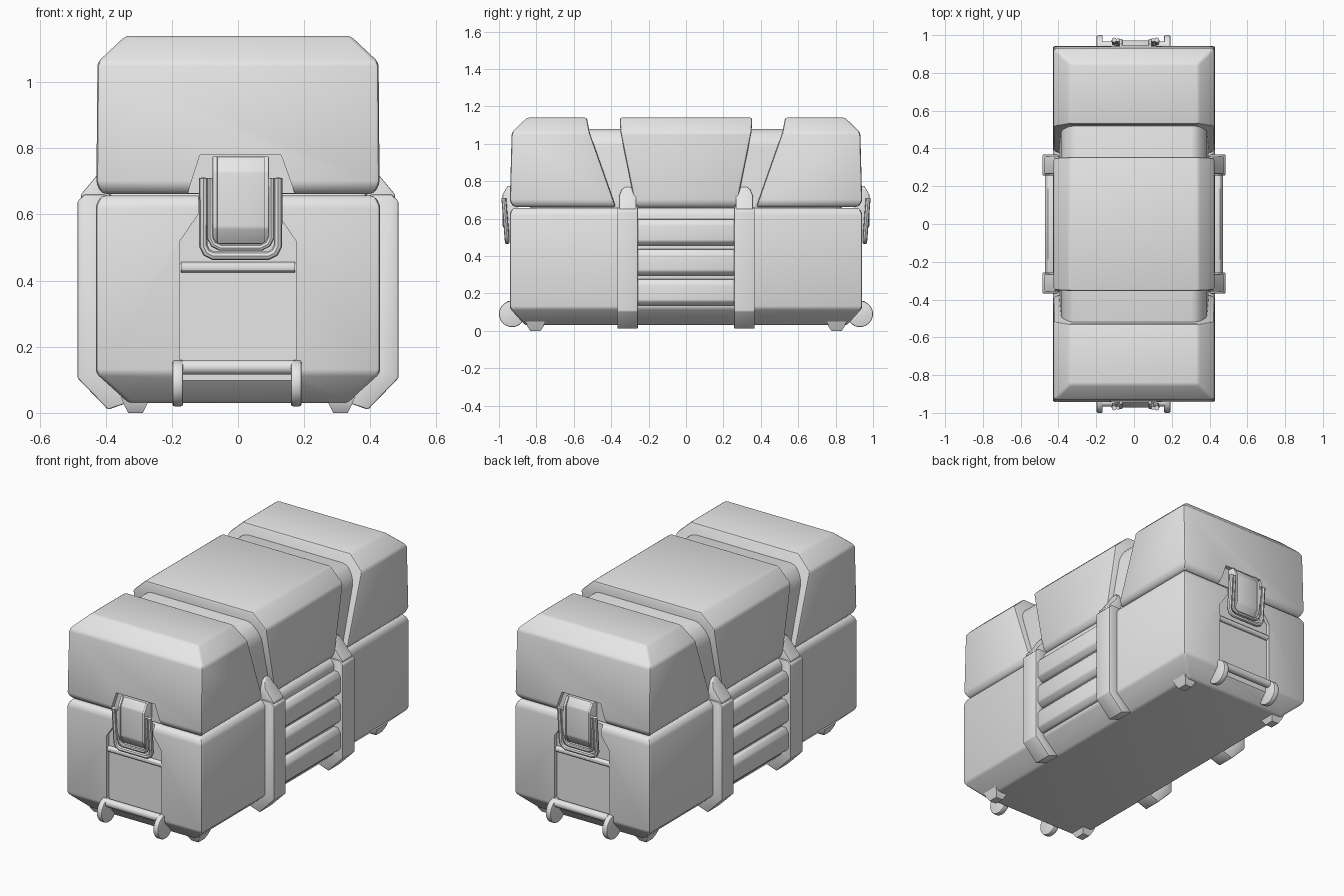
import bpy, bmesh, math

if "Cube" in bpy.data.objects:
    bpy.data.objects.remove(bpy.data.objects["Cube"], do_unlink=True)

GREY = (0.8, 0.8, 0.8, 1.0)
mat = bpy.data.materials.new("light grey")
mat.use_nodes = True
mat.diffuse_color = GREY
mat.node_tree.nodes["Principled BSDF"].inputs["Base Color"].default_value = GREY


def activate(ob):
    bpy.ops.object.select_all(action='DESELECT')
    ob.select_set(True)
    bpy.context.view_layer.objects.active = ob


def finish(name, bm, bevel=0.0, segments=2):
    """Turn a bmesh into a shaded object, with its edges softened."""
    bmesh.ops.recalc_face_normals(bm, faces=bm.faces)
    me = bpy.data.meshes.new(name)
    bm.to_mesh(me)
    bm.free()
    me.materials.append(mat)
    ob = bpy.data.objects.new(name, me)
    bpy.context.collection.objects.link(ob)
    activate(ob)
    if bevel:
        mod = ob.modifiers.new("Bevel", 'BEVEL')
        mod.width, mod.segments = bevel, segments
        mod.limit_method, mod.angle_limit = 'ANGLE', math.radians(25)
        bpy.ops.object.modifier_apply(modifier=mod.name)
    bpy.ops.object.shade_smooth_by_angle(angle=math.radians(30))
    return ob


def loft(name, rings, bevel=0.0, segments=2):
    """Skin a list of equal-length point loops and cap both ends."""
    bm = bmesh.new()
    loops = [[bm.verts.new(p) for p in ring] for ring in rings]
    n = len(loops[0])
    for a, b in zip(loops, loops[1:]):
        for i in range(n):
            j = (i + 1) % n
            bm.faces.new((a[i], a[j], b[j], b[i]))
    bm.faces.new(loops[0])
    bm.faces.new(loops[-1])
    return finish(name, bm, bevel, segments)


def stack(name, levels, side=1, bevel=0.012):
    """Rectangles stacked upward: (half width, y start, y end, z)."""
    return loft(name, [[(-w, a * side, z), (w, a * side, z), (w, b * side, z), (-w, b * side, z)]
                       for w, a, b, z in levels], bevel)


def extrude_y(name, profile, y0, y1, bevel=0.0, side=1):
    return loft(name, [[(x * side, y, z) for x, z in profile] for y in (y0, y1)], bevel)


def extrude_x(name, profile, x0, x1, bevel=0.0, side=1, segments=2):
    return loft(name, [[(x, y * side, z) for y, z in profile] for x in (x0, x1)], bevel, segments)


def circle(cy, cz, r, n=24):
    return [(cy + r * math.cos(2 * math.pi * i / n), cz + r * math.sin(2 * math.pi * i / n))
            for i in range(n)]


def cut(ob, cutter):
    cutter.hide_render = True
    activate(ob)
    mod = ob.modifiers.new("Cut", 'BOOLEAN')
    mod.operation, mod.solver, mod.object = 'DIFFERENCE', 'EXACT', cutter
    bpy.ops.object.modifier_apply(modifier=mod.name)
    bpy.data.objects.remove(cutter, do_unlink=True)
    bpy.ops.object.shade_smooth_by_angle(angle=math.radians(30))


def wire(name, points, radius):
    cu = bpy.data.curves.new(name, 'CURVE')
    cu.dimensions = '3D'
    cu.bevel_depth, cu.bevel_resolution, cu.use_fill_caps = radius, 2, True
    sp = cu.splines.new('POLY')
    sp.points.add(len(points) - 1)
    for p, co in zip(sp.points, points):
        p.co = (*co, 1)
    ob = bpy.data.objects.new(name, cu)
    bpy.context.collection.objects.link(ob)
    activate(ob)
    bpy.ops.object.convert(target='MESH')
    ob = bpy.context.object
    ob.data.materials.clear()
    ob.data.materials.append(mat)
    bpy.ops.object.shade_smooth_by_angle(angle=math.radians(40))


# Lower box with chamfered bottom
base = stack("base_box", [(0.33, -0.86, 0.86, 0.03), (0.43, -0.942, 0.942, 0.12),
                          (0.43, -0.942, 0.942, 0.63), (0.412, -0.925, 0.925, 0.657)])

# Lid: inner core seen in the grooves, middle block, two end blocks
stack("lid_core", [(0.395, -0.85, 0.85, 0.64), (0.395, -0.8, 0.8, 0.7),
                   (0.385, -0.8, 0.8, 1.01), (0.33, -0.8, 0.8, 1.08)], bevel=0.03)
stack("lid_middle", [(0.41, -0.265, 0.265, 0.66), (0.427, -0.275, 0.275, 0.69),
                     (0.425, -0.35, 0.35, 1.06), (0.34, -0.355, 0.355, 1.14)])

END_LEVELS = [(0.41, 0.375, 0.92, 0.662), (0.428, 0.385, 0.942, 0.69),
              (0.425, 0.515, 0.932, 1.06), (0.34, 0.53, 0.85, 1.14)]
NOTCH = [(-0.16, 0.64), (0.18, 0.64), (0.13, 0.78), (-0.115, 0.78)]
RECESS = [(-0.175, 0), (0.175, 0), (0.175, 0.52), (0.12, 0.6), (0.12, 0.7),
          (-0.12, 0.7), (-0.12, 0.6), (-0.175, 0.52)]
LATCH = [(0.90, 0.775), (0.945, 0.775), (0.972, 0.73), (0.972, 0.56), (0.945, 0.51), (0.90, 0.51)]
MID = 0.008  # latch centre

for side, end in ((-1, "front"), (1, "back")):
    lid = stack(end + "_lid_block", END_LEVELS, side)
    cut(lid, extrude_y("notch_cutter", NOTCH, 0.915 * side, 1.1 * side))
    cut(base, extrude_y("recess_cutter", RECESS, 0.922 * side, 1.1 * side))

    # Latch: plate, raised centre rails and two nested wire loops
    extrude_x(end + "_latch_plate", LATCH, MID - 0.085, MID + 0.085, 0.006, side)
    for s in (-1, 1):
        extrude_x(end + "_latch_rail", [(y + 0.008, z) for y, z in LATCH],
                  MID + s * 0.07, MID + s * 0.085, 0.003, side)
    for w, low, r in ((0.113, 0.475, 0.013), (0.092, 0.5, 0.010)):
        path = [(-w, 0.71), (-w, low + 0.03), (-w + 0.01, low + 0.01), (-w + 0.03, low)]
        path += [(-x, z) for x, z in reversed(path)]
        wire(end + "_latch_loop", [(x + MID, side * (0.955 + 0.08 * (z - 0.47)), z) for x, z in path], r)

    # Crossbar, axle and wheels
    extrude_x(end + "_crossbar", circle(0.925, 0.44, 0.016, 12), -0.172, 0.172, 0, side)
    extrude_x(end + "_axle", circle(0.945, 0.138, 0.022, 16), -0.17, 0.17, 0, side)
    for x in (-0.182, 0.176):
        extrude_x(end + "_wheel", circle(0.93, 0.09, 0.07, 28), x - 0.016, x + 0.016, 0.006, side)

    # Feet
    for x in (-0.31, 0.31):
        loft(end + "_foot", [[(x - w, side * (0.805 - d), z), (x + w, side * (0.805 - d), z),
                              (x + w, side * (0.805 + d), z), (x - w, side * (0.805 + d), z)]
                             for w, d, z in ((0.022, 0.028, 0), (0.035, 0.045, 0.026), (0.045, 0.05, 0.05))])

# Side straps with a tab reaching into the groove, and slats between them
STRAP = [(0.40, 0.66), (0.465, 0.66), (0.485, 0.64), (0.485, 0.105),
         (0.393, 0.01), (0.32, 0.035), (0.41, 0.14)]
TAB = [(0.073, 0.475, 0.64), (0.046, 0.475, 0.66), (0.046, 0.425, 0.72), (0.032, 0.41, 0.755), (0.012, 0.40, 0.77)]
SLAT = [(0.41, 0.0), (0.445, 0.0), (0.472, 0.025), (0.472, 0.115), (0.455, 0.142), (0.41, 0.142)]
for side, hand in ((-1, "right"), (1, "left")):
    for y in (-0.312, 0.312):
        extrude_y(hand + "_strap", STRAP, y - 0.055, y + 0.055, 0.005, side)
        loft(hand + "_strap_tab", [[(side * 0.38, y - w, z), (side * 0.38, y + w, z),
                                    (side * x, y + w, z), (side * x, y - w, z)]
                                   for w, x, z in [(min(w, 0.046), x, z) for w, x, z in TAB]], 0.004)
    for z0 in (0.135, 0.295, 0.455):
        extrude_y(hand + "_slat", [(x, z + z0) for x, z in SLAT], -0.262, 0.262, 0.008, side)
